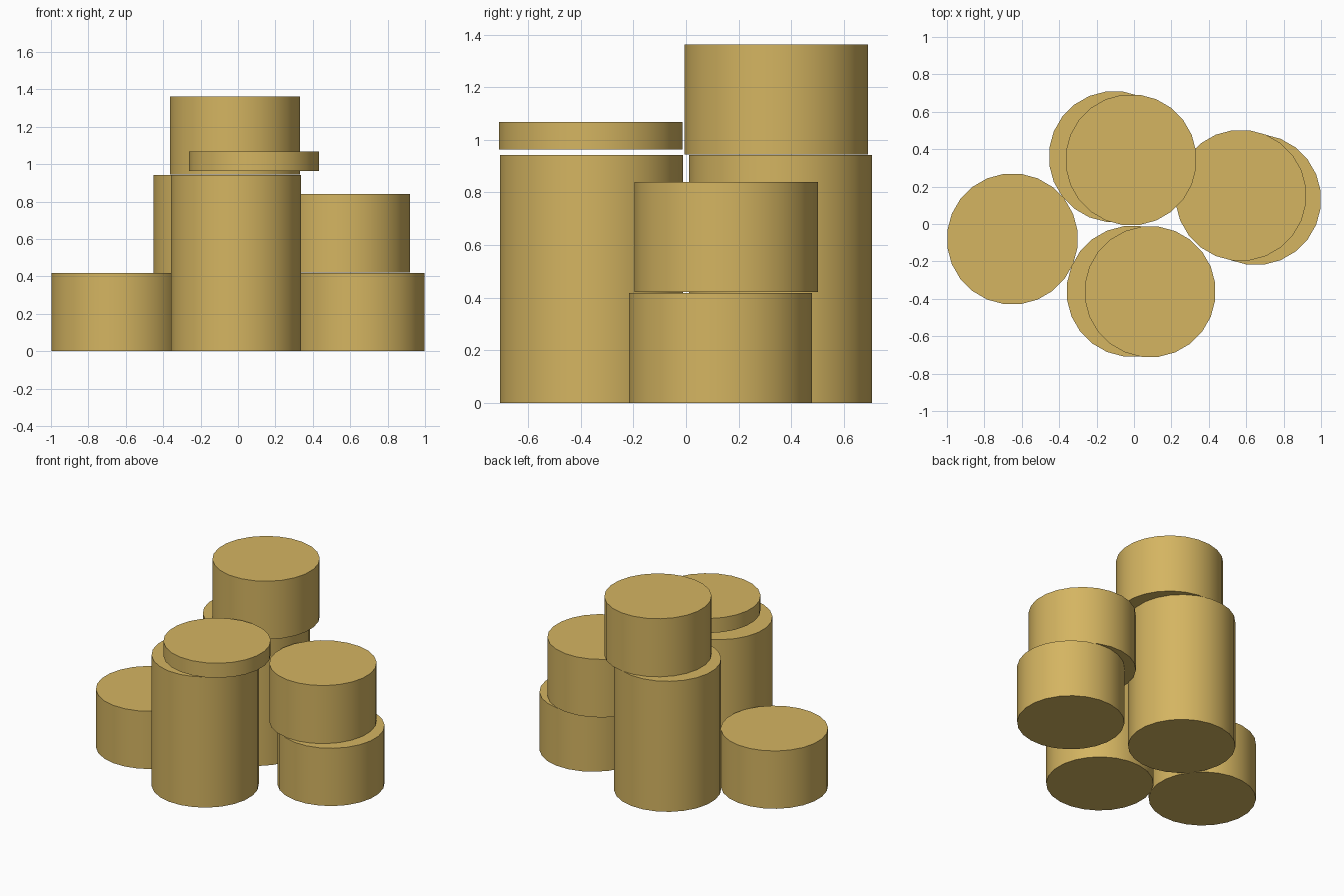
import bpy
import math

cube = bpy.data.objects.get("Cube")
if cube:
    bpy.data.objects.remove(cube, do_unlink=True)

SIDES = 24
RADIUS = 0.351

# Single brass colour
brass = bpy.data.materials.new("brass")
brass.use_nodes = True
colour = (0.66, 0.46, 0.12, 1.0)
brass.diffuse_color = colour
brass.node_tree.nodes["Principled BSDF"].inputs["Base Color"].default_value = colour


def drum(name, x, y, bottom, top):
    """Upright cylinder with smooth sides and crisp rims."""
    bpy.ops.mesh.primitive_cylinder_add(
        vertices=SIDES, radius=RADIUS, depth=top - bottom,
        location=(x, y, (bottom + top) / 2),
        rotation=(0, 0, math.pi / SIDES))
    obj = bpy.context.object
    obj.name = name
    obj.data.materials.append(brass)
    bpy.ops.object.shade_smooth_by_angle(angle=math.radians(30))
    return obj


# Short stack standing alone on the right
drum("right_short_stack", -0.65, -0.08, 0, 0.417)

# Front stack with a thin disc hovering just above it
drum("front_tall_stack", -0.01, -0.36, 0, 0.942)
drum("front_top_disc", 0.086, -0.362, 0.963, 1.068)

# Back stack, two tiers
drum("back_tall_stack", -0.105, 0.36, 0, 0.942)
drum("back_upper_stack", -0.016, 0.343, 0.944, 1.363)

# Left stack, two tiers
drum("left_lower_stack", 0.65, 0.131, 0, 0.417)
drum("left_upper_stack", 0.571, 0.153, 0.421, 0.84)
